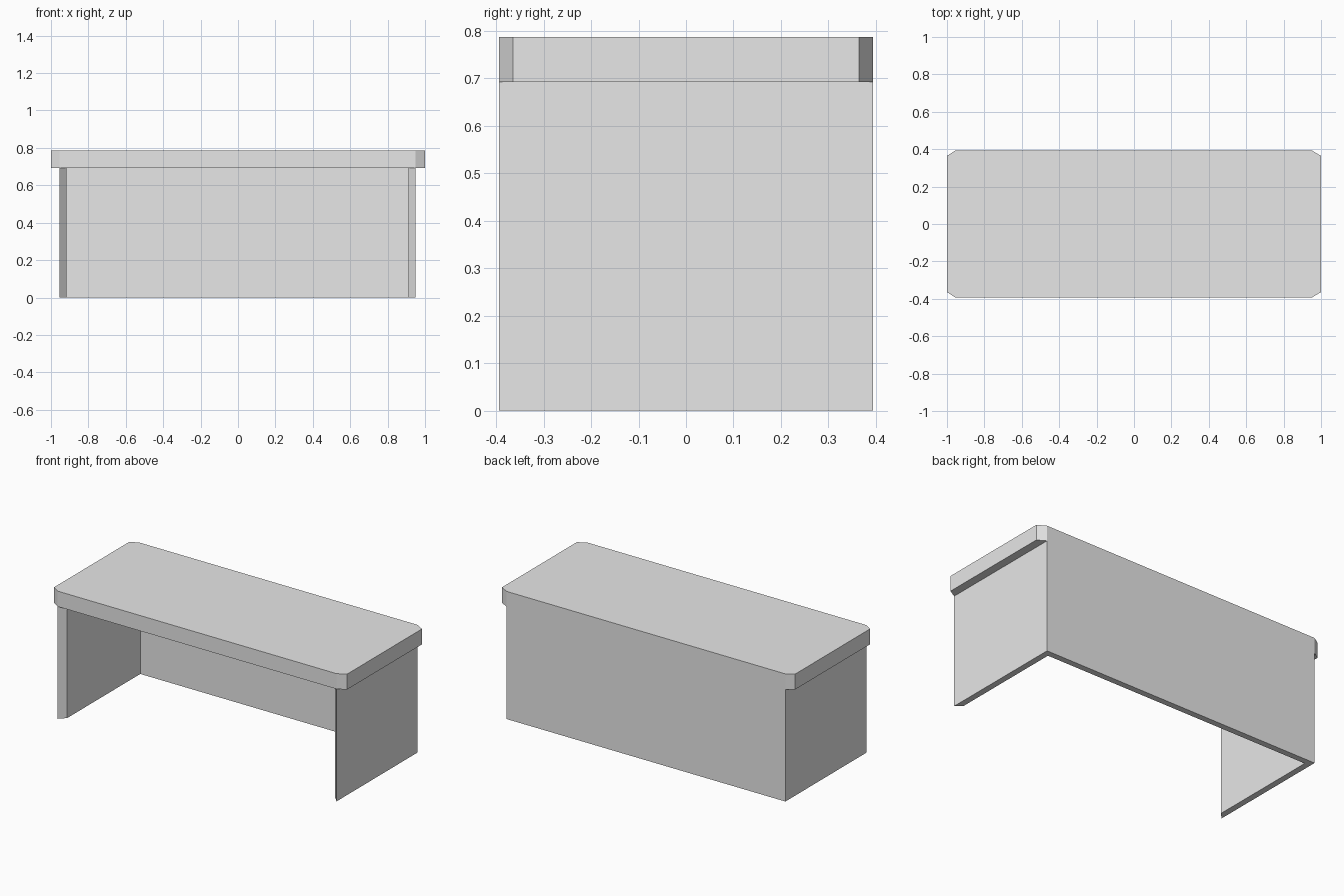
import bpy
import bmesh

old = bpy.data.objects.get("Cube")
if old:
    bpy.data.objects.remove(old, do_unlink=True)

# Single plain grey finish
grey = bpy.data.materials.new("light_grey")
grey.use_nodes = True
colour = (0.8, 0.8, 0.8, 1.0)
grey.diffuse_color = colour
grey.node_tree.nodes["Principled BSDF"].inputs["Base Color"].default_value = colour


def prism(name, outline, bottom, top):
    """Extrude a counter-clockwise plan outline from bottom to top."""
    bm = bmesh.new()
    base = bm.faces.new([bm.verts.new((x, y, bottom)) for x, y in outline])
    result = bmesh.ops.extrude_face_region(bm, geom=[base], use_keep_orig=True)
    raised = [v for v in result["geom"] if isinstance(v, bmesh.types.BMVert)]
    bmesh.ops.translate(bm, verts=raised, vec=(0, 0, top - bottom))
    bmesh.ops.recalc_face_normals(bm, faces=bm.faces)
    mesh = bpy.data.meshes.new(name)
    bm.to_mesh(mesh)
    bm.free()
    mesh.materials.append(grey)
    obj = bpy.data.objects.new(name, mesh)
    bpy.context.collection.objects.link(obj)
    return obj


depth = 0.394            # half depth
right, left = -0.954, 0.949
wall = 0.038             # panel thickness
under, height = 0.692, 0.787
corner = 0.364           # where the corner cuts start on the ends

# Desk top with clipped corners
prism("desk_top", [(right, -depth), (left, -depth), (1, -corner), (1, corner),
                   (left, depth), (right, depth), (-1, corner), (-1, -corner)],
      under, height)

# Side and back panels, one U-shaped wall with mitred front edges
inner = depth - wall
prism("side_and_back_panels",
      [(right, -depth), (right + wall, -inner), (right + wall, inner),
       (left - wall, inner), (left - wall, -inner), (left, -depth),
       (left, depth), (right, depth)],
      0, under)
